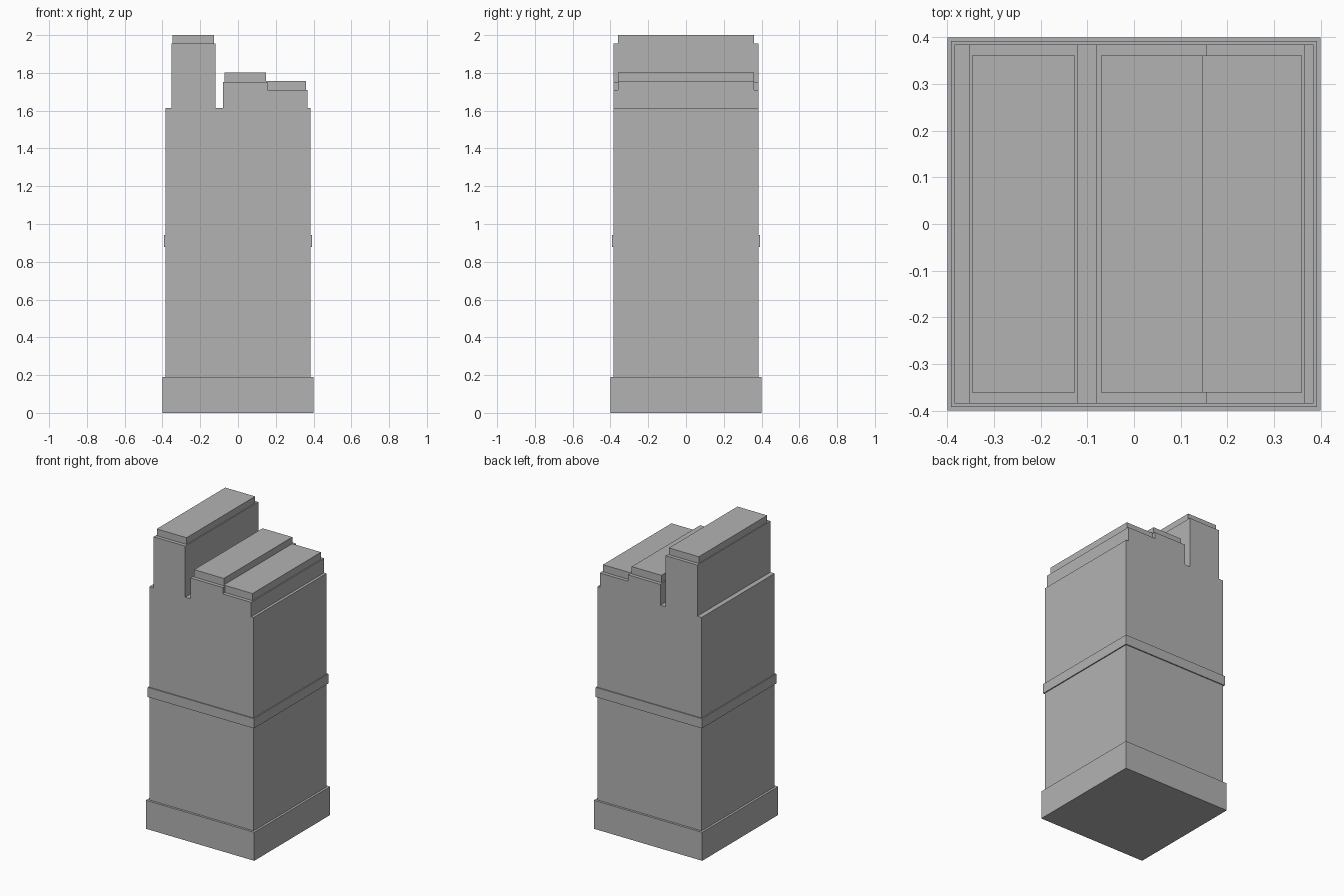
import bpy
import bmesh

if "Cube" in bpy.data.objects:
    bpy.data.objects.remove(bpy.data.objects["Cube"])

grey = bpy.data.materials.new("concrete_grey")
grey.diffuse_color = (0.45, 0.45, 0.45, 1)
grey.use_nodes = True
grey.node_tree.nodes["Principled BSDF"].inputs["Base Color"].default_value = grey.diffuse_color


def extrude_profile(name, points, y_half):
    """Extrude an x-z outline symmetrically along y."""
    bm = bmesh.new()
    face = bm.faces.new([bm.verts.new((x, -y_half, z)) for x, z in points])
    ext = bmesh.ops.extrude_face_region(bm, geom=[face])
    moved = [g for g in ext["geom"] if isinstance(g, bmesh.types.BMVert)]
    bmesh.ops.translate(bm, verts=moved, vec=(0, 2 * y_half, 0))
    bmesh.ops.recalc_face_normals(bm, faces=bm.faces)
    mesh = bpy.data.meshes.new(name)
    bm.to_mesh(mesh)
    bm.free()
    mesh.materials.append(grey)
    obj = bpy.data.objects.new(name, mesh)
    bpy.context.collection.objects.link(obj)
    return obj


def box(name, x0, x1, z0, z1, y_half):
    return extrude_profile(name, [(x0, z0), (x1, z0), (x1, z1), (x0, z1)], y_half)


# Plinth and mid-height band
box("base_plinth", -0.4, 0.4, 0, 0.19, 0.4)
box("middle_band", -0.392, 0.392, 0.878, 0.943, 0.392)

# Main shaft with stepped roofline: tall tower, slot, middle and low blocks
extrude_profile("tower_body", [
    (-0.385, 0.1), (0.385, 0.1), (0.385, 1.614), (0.367, 1.614),
    (0.367, 1.71), (0.157, 1.71), (0.157, 1.753), (-0.08, 1.753),
    (-0.08, 1.614), (-0.12, 1.614), (-0.12, 1.955), (-0.353, 1.955),
    (-0.353, 1.614), (-0.385, 1.614)], 0.385)

# Inset roof caps
box("tall_roof_cap", -0.347, -0.127, 1.94, 2.0, 0.361)
box("middle_roof_cap", -0.071, 0.148, 1.74, 1.802, 0.361)
box("low_roof_cap", 0.148, 0.36, 1.70, 1.758, 0.361)
